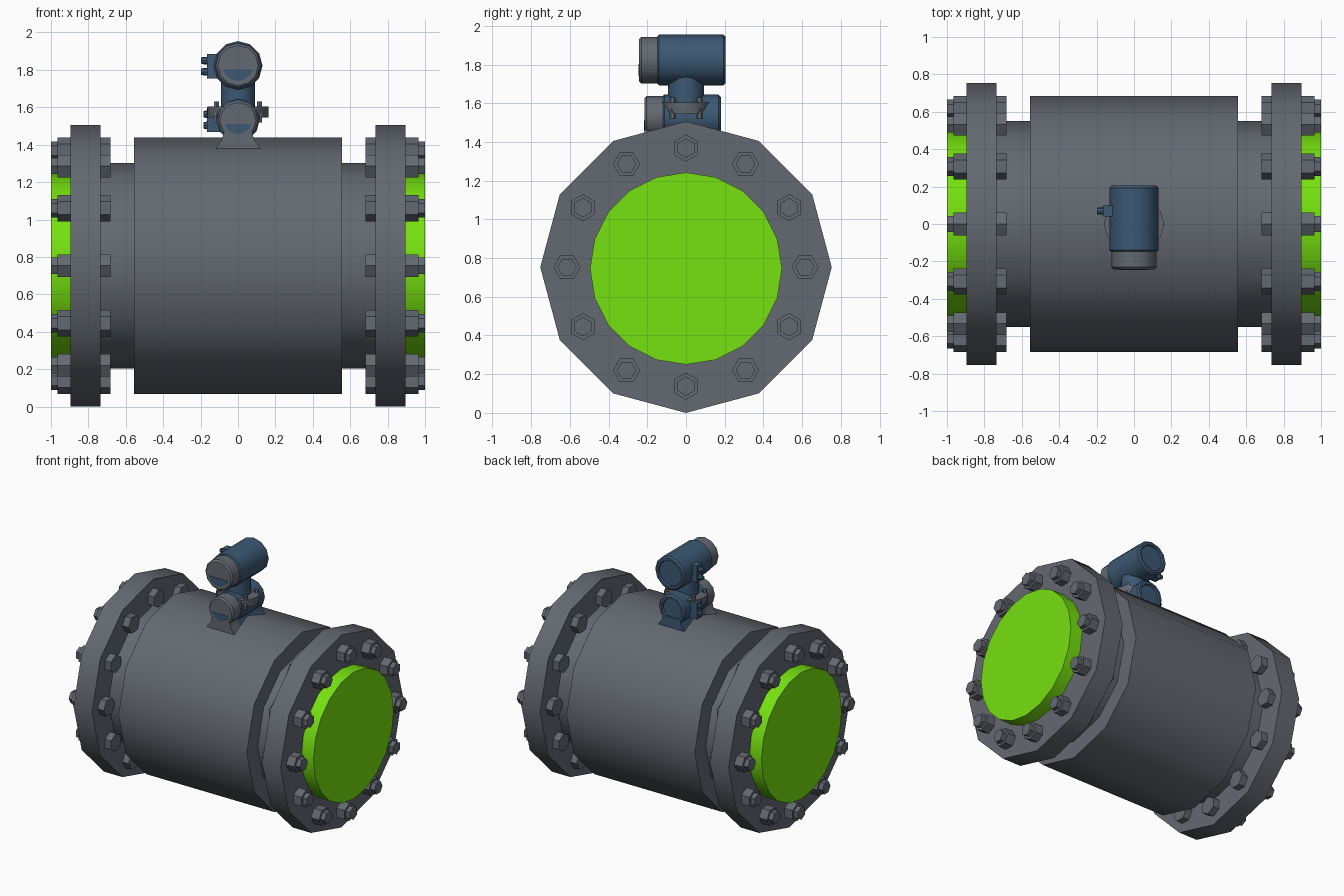
import bpy, bmesh, math
from mathutils import Vector

if "Cube" in bpy.data.objects:
    bpy.data.objects.remove(bpy.data.objects["Cube"])


def material(name, rgb):
    m = bpy.data.materials.new(name)
    m.diffuse_color = (*rgb, 1)
    m.use_nodes = True
    m.node_tree.nodes["Principled BSDF"].inputs["Base Color"].default_value = m.diffuse_color
    return m


GREY = material("steel grey", (0.127, 0.141, 0.165))
BLUE = material("housing blue", (0.045, 0.098, 0.171))
GREEN = material("bright green", (0.182, 0.753, 0.005))
ZC = 0.753   # height of the pipe axis


def finish(name, bm, mat):
    bmesh.ops.recalc_face_normals(bm, faces=bm.faces)
    mesh = bpy.data.meshes.new(name)
    bm.to_mesh(mesh)
    bm.free()
    mesh.materials.append(mat)
    ob = bpy.data.objects.new(name, mesh)
    bpy.context.collection.objects.link(ob)
    return ob


def lathe(name, axis, centre, profile, n, mat, turn=0.0, squash=None):
    """Closed turned solid: profile is (position along axis, radius)."""
    bm = bmesh.new()
    rings = []
    for i, (a, r) in enumerate(profile):
        s = squash[i] if squash else 1.0
        ring = []
        for k in range(n):
            t = 2 * math.pi * k / n + turn
            u, v = r * math.sin(t), r * math.cos(t)
            p = {"x": (a, u, v), "y": (u, a, v), "z": (u, v * s, a)}[axis]
            ring.append(bm.verts.new(Vector(p) + Vector(centre)))
        rings.append(ring)
    for lo, hi in zip(rings, rings[1:]):
        for k in range(n):
            j = (k + 1) % n
            bm.faces.new((lo[k], lo[j], hi[j], hi[k]))
    bm.faces.new(rings[0])
    bm.faces.new(rings[-1])
    return finish(name, bm, mat)


def extrude_y(name, outline, y0, y1, mat):
    """Prism from an (x, z) outline."""
    bm = bmesh.new()
    a = [bm.verts.new((x, y0, z)) for x, z in outline]
    b = [bm.verts.new((x, y1, z)) for x, z in outline]
    bm.faces.new(a)
    bm.faces.new(b)
    for k in range(len(a)):
        j = (k + 1) % len(a)
        bm.faces.new((a[k], a[j], b[j], b[k]))
    return finish(name, bm, mat)


def box(name, centre, size, mat):
    bm = bmesh.new()
    bmesh.ops.create_cube(bm, size=1)
    for v in bm.verts:
        v.co = Vector(centre) + Vector([c * s for c, s in zip(v.co, size)])
    return finish(name, bm, mat)


# pipe body, necks and green liner
lathe("meter_body", "x", (0, 0, ZC), [(-0.555, 0.685), (0.555, 0.685)], 12, GREY)
lathe("pipe_neck", "x", (0, 0, ZC), [(-0.75, 0.55), (0.75, 0.55)], 12, GREY)
lathe("liner", "x", (0, 0, 0.746), [(-1, 0.496), (1, 0.496)], 20, GREEN)

# end flanges with a ring of twelve bolts each
for side, label in ((-1, "left"), (1, "right")):
    lathe(label + "_flange", "x", (0, 0, ZC),
          [(side * 0.736, 0.753), (side * 0.896, 0.753)], 12, GREY)
    for k in range(12):
        t = 2 * math.pi * k / 12
        c = (0, 0.615 * math.sin(t), ZC + 0.615 * math.cos(t))
        lathe(f"{label}_bolt_{k + 1}", "x", c,
              [(side * a, r) for a, r in
               ((0.683, 0.07), (0.965, 0.07), (0.965, 0.05), (1.0, 0.05))],
              6, GREY, turn=t)

# saddle under the electronics: blue with a grey front
saddle = [(-0.075, 1.47), (-0.085, 1.43), (-0.122, 1.375), (-0.105, 1.34),
          (0.105, 1.34), (0.122, 1.375), (0.085, 1.43), (0.075, 1.47)]
extrude_y("saddle", saddle, -0.12, 0.18, BLUE)
extrude_y("saddle_front", saddle, -0.215, -0.12, GREY)


# electronics housings: blue drum with recessed back, grey cap, blue window
def housing(label, z, r, cap_r, y_front, y_joint, y_back):
    lathe(label + "_housing", "y", (0, 0, z),
          [(y_joint, r - 0.008), (y_joint + 0.008, r), (y_back - 0.012, r),
           (y_back, r - 0.012), (y_back, r - 0.03), (y_back - 0.015, r - 0.035)],
          12, BLUE)
    lathe(label + "_cap", "y", (0, 0, z),
          [(y_front, cap_r - 0.012), (y_front + 0.012, cap_r), (y_joint + 0.01, cap_r)],
          12, GREY)
    w = 0.68 * cap_r
    arc = [math.radians(195 + 150 * i / 8) for i in range(9)]
    extrude_y(label + "_window",
              [(w * math.cos(t), z + w * math.sin(t)) for t in arc],
              y_front - 0.003, y_front + 0.003, BLUE)


housing("upper", 1.823, 0.131, 0.12, -0.243, -0.147, 0.205)
housing("lower", 1.53, 0.115, 0.108, -0.215, -0.12, 0.18)

# neck between the housings and its clamp collar
lathe("housing_neck", "z", (0, 0, 0), [(1.52, 0.092), (1.78, 0.092)], 16, BLUE)
lathe("clamp_collar", "z", (0, 0, 0), [(1.545, 0.162), (1.575, 0.162), (1.603, 0.162)],
      12, GREY, turn=math.pi / 2, squash=[0.7, 0.85, 0.87])
for i, x in enumerate((-0.115, 0.115)):
    for j, y in enumerate((-0.07, 0.07)):
        lathe(f"collar_screw_{i * 2 + j + 1}", "z", (x, y, 0),
              [(1.52, 0.016), (1.63, 0.016)], 6, GREY)

# cable entries on the left of both housings
for label, z, tip in (("upper", 1.82, -0.198), ("lower", 1.533, -0.185)):
    box(label + "_entry_block", (-0.115, 0.07, z), (0.1, 0.06, 0.13), BLUE)
    for i, dz in enumerate((-0.03, 0.03)):
        lathe(f"{label}_cable_gland_{i + 1}", "x", (0, 0.07, z + dz),
              [(tip, 0.016), (tip + 0.015, 0.02), (-0.15, 0.02)], 8, BLUE)

# smooth round sides, keep hard edges
bpy.ops.object.select_all(action="SELECT")
bpy.context.view_layer.objects.active = bpy.data.objects["meter_body"]
bpy.ops.object.shade_smooth_by_angle(angle=math.radians(35))
